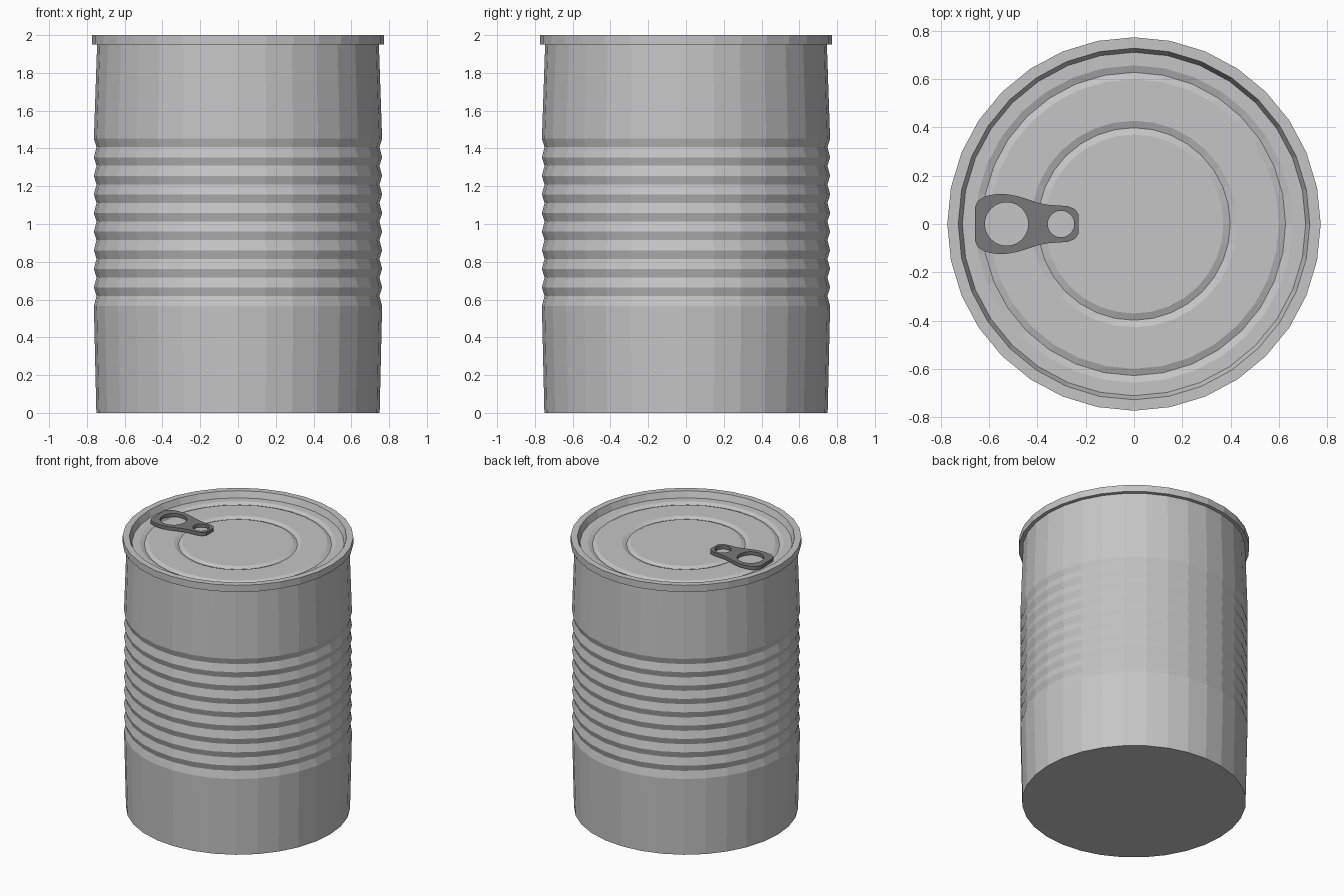
import bpy, bmesh, math

if "Cube" in bpy.data.objects:
    bpy.data.objects.remove(bpy.data.objects["Cube"])

SIDES = 32


def material(name, value):
    m = bpy.data.materials.new(name)
    m.diffuse_color = (value, value, value, 1)
    m.use_nodes = True
    m.node_tree.nodes["Principled BSDF"].inputs["Base Color"].default_value = m.diffuse_color
    return m


tin = material("light grey tin", 0.56)
dark = material("dark grey metal", 0.19)


def lathe(name, profile, mat):
    """Revolve (radius, z) points, listed from the bottom outside to the top inside."""
    bm = bmesh.new()
    rings = []
    for r, z in profile:
        if r == 0:
            rings.append([bm.verts.new((0, 0, z))] * SIDES)
        else:
            rings.append([bm.verts.new((r * math.cos(2 * math.pi * i / SIDES),
                                        r * math.sin(2 * math.pi * i / SIDES), z))
                          for i in range(SIDES)])
    for a, b in zip(rings, rings[1:]):
        for i in range(SIDES):
            j = (i + 1) % SIDES
            corners = list(dict.fromkeys((a[i], a[j], b[j], b[i])))
            bm.faces.new(corners)
    bmesh.ops.recalc_face_normals(bm, faces=bm.faces)
    mesh = bpy.data.meshes.new(name)
    bm.to_mesh(mesh)
    bm.free()
    mesh.materials.append(mat)
    obj = bpy.data.objects.new(name, mesh)
    bpy.context.collection.objects.link(obj)
    return obj


# One closed shell: base, ribbed wall, rolled rim and recessed lid
profile = [(0, 0), (0.75, 0), (0.763, 0.565)]
pitch = 0.0985
for k in range(9):
    z = 0.565 + k * pitch
    profile += [(0.749, z + 0.054), (0.763, z + pitch)]
profile += [(0.746, 1.95), (0.772, 1.95), (0.772, 2.0), (0.727, 2.0)]

# Lid with two pressed V-shaped rings
LID = 1.955
profile += [(0.71, LID)]
for r in (0.627, 0.398):
    profile += [(r + 0.029, LID), (r, LID - 0.012), (r - 0.028, LID)]
profile += [(0, LID)]
lathe("can_body", profile, tin)


# Pull tab: flat outline with two finger holes
def add_loop(curve, points):
    s = curve.splines.new('POLY')
    s.points.add(len(points) - 1)
    for p, (x, y) in zip(s.points, points):
        p.co = (x, y, 0, 1)
    s.use_cyclic_u = True


def circle(cx, r, n=24):
    return [(cx + r * math.cos(2 * math.pi * i / n), r * math.sin(2 * math.pi * i / n))
            for i in range(n)]


half = [(-0.658, 0.07), (-0.645, 0.097), (-0.615, 0.115), (-0.575, 0.123),
        (-0.53, 0.124), (-0.48, 0.115), (-0.39, 0.086), (-0.35, 0.079),
        (-0.275, 0.074), (-0.245, 0.062), (-0.229, 0.04)]
curve = bpy.data.curves.new("pull_tab", 'CURVE')
curve.dimensions = '2D'
curve.fill_mode = 'BOTH'
curve.extrude = 0.0125
add_loop(curve, half + [(x, -y) for x, y in reversed(half)])
add_loop(curve, circle(-0.527, 0.09))
add_loop(curve, circle(-0.302, 0.055))
curve.materials.append(dark)
tab = bpy.data.objects.new("pull_tab", curve)
tab.location.z = 1.975
bpy.context.collection.objects.link(tab)
bpy.context.view_layer.objects.active = tab
tab.select_set(True)
bpy.ops.object.convert(target='MESH')
bpy.ops.object.shade_flat()
